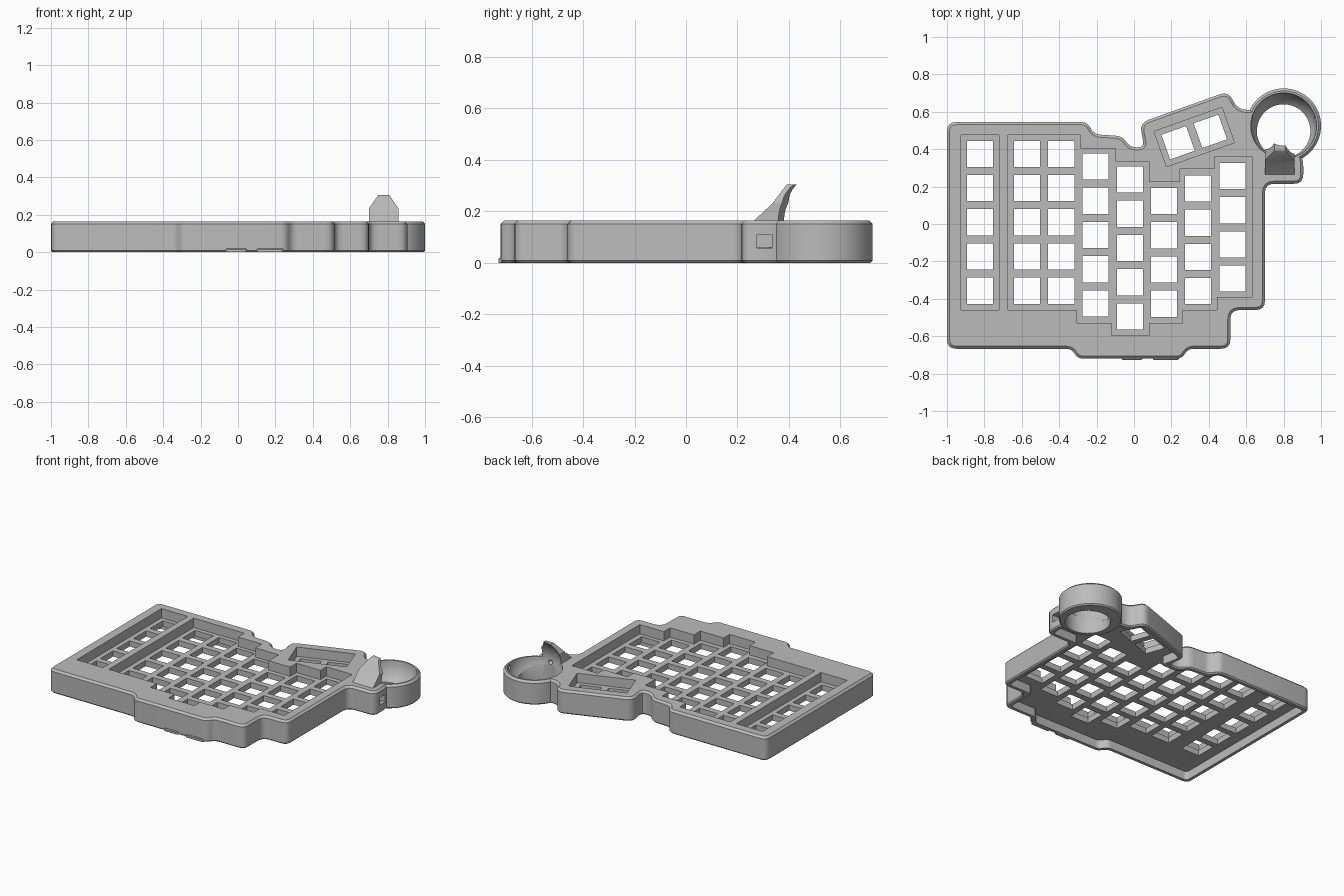
import bpy, bmesh, math
from mathutils import Vector, Matrix

if "Cube" in bpy.data.objects:
    bpy.data.objects.remove(bpy.data.objects["Cube"], do_unlink=True)

TOP, PLATE_TOP, PLATE_BOTTOM = 0.165, 0.10, 0.06
RING = Vector((0.80, 0.525))

grey = bpy.data.materials.new("light grey plastic")
grey.use_nodes = True
colour = (0.5, 0.5, 0.5, 1)
grey.diffuse_color = colour
grey.node_tree.nodes["Principled BSDF"].inputs["Base Color"].default_value = colour


def finish(bm, name):
    bmesh.ops.recalc_face_normals(bm, faces=bm.faces)
    mesh = bpy.data.meshes.new(name)
    bm.to_mesh(mesh)
    bm.free()
    mesh.materials.append(grey)
    obj = bpy.data.objects.new(name, mesh)
    bpy.context.collection.objects.link(obj)
    return obj


def add_prism(bm, pts, z0, z1):
    face = bm.faces.new([bm.verts.new((p[0], p[1], z0)) for p in pts])
    out = bmesh.ops.extrude_face_region(bm, geom=[face], use_keep_orig=True)
    for v in out["geom"]:
        if isinstance(v, bmesh.types.BMVert):
            v.co.z = z1


def prism(name, outlines, z0, z1, chamfer=0, matrix=None):
    bm = bmesh.new()
    for pts in outlines:
        add_prism(bm, pts, z0, z1)
    bmesh.ops.recalc_face_normals(bm, faces=bm.faces)
    for z, size in ((z1, chamfer), (z0, chamfer * 0.6)):
        if size:
            rim = [e for e in bm.edges if all(abs(v.co.z - z) < 1e-5 for v in e.verts)]
            bmesh.ops.bevel(bm, geom=rim, offset=size, segments=1, affect='EDGES')
    if matrix:
        bmesh.ops.transform(bm, matrix=matrix, verts=bm.verts)
    return finish(bm, name)


def rounded(pts, radius, steps=4):
    """Round each corner of an outline, limited by its neighbouring sides."""
    out = []
    for i, p in enumerate(pts):
        p = Vector(p)
        a, b = Vector(pts[i - 1]) - p, Vector(pts[(i + 1) % len(pts)]) - p
        r = min(radius, a.length * 0.45, b.length * 0.45)
        a, b = p + a.normalized() * r, p + b.normalized() * r
        for k in range(steps + 1):
            t = k / steps
            out.append(a * (1 - t) ** 2 + p * 2 * t * (1 - t) + b * t * t)
    return out


def inset(pts, d):
    """Move a counter-clockwise outline inward by d."""
    out = []
    for i, p in enumerate(pts):
        p = Vector(p)
        a = (p - Vector(pts[i - 1])).normalized()
        b = (Vector(pts[(i + 1) % len(pts)]) - p).normalized()
        na, nb = Vector((-a.y, a.x)), Vector((-b.y, b.x))
        out.append(p + (na + nb) * d / (1 + na.dot(nb)))
    return out


def rect(x, y, w, h, angle=0):
    rot = Matrix.Rotation(angle, 2)
    return [Vector((x, y)) + rot @ Vector((sx * w / 2, sy * h / 2))
            for sx, sy in ((-1, -1), (1, -1), (1, 1), (-1, 1))]


def circle(c, r, n=64):
    return [(c[0] + r * math.cos(k * math.tau / n), c[1] + r * math.sin(k * math.tau / n))
            for k in range(n)]


def boolean(target, tool, operation='DIFFERENCE'):
    mod = target.modifiers.new("join_or_cut", 'BOOLEAN')
    mod.operation, mod.solver, mod.object = operation, 'EXACT', tool
    bpy.context.view_layer.objects.active = target
    bpy.ops.object.modifier_apply(modifier=mod.name)
    bpy.data.objects.remove(tool, do_unlink=True)


def ball(name, centre, r, u=48, v=24):
    bm = bmesh.new()
    bmesh.ops.create_uvsphere(bm, u_segments=u, v_segments=v, radius=r,
                              matrix=Matrix.Translation(centre))
    return finish(bm, name)


# Case body
outline = [(-1, -0.667), (-0.335, -0.667), (-0.30, -0.72), (0.255, -0.72), (0.29, -0.667),
           (0.515, -0.667), (0.515, -0.46), (0.70, -0.46), (0.70, 0.215), (0.905, 0.215),
           (0.905, 0.36), (0.80, 0.52), (0.72, 0.61), (0.555, 0.61), (0.505, 0.71),
           (0.03, 0.54), (0.055, 0.41), (-0.02, 0.41), (-0.065, 0.47), (-0.215, 0.48),
           (-0.25, 0.545), (-1, 0.545)]
case = prism("keyboard_case", [rounded(outline, 0.05)], 0, TOP, 0.014)

# Hollow underside
boolean(case, prism("underside_cutter", [rounded(inset(outline, 0.03), 0.025)],
                    -0.05, PLATE_BOTTOM))

# Sunken key wells
tilt = math.radians(19.5)
main_well = [(-0.675, -0.46), (-0.305, -0.46), (-0.305, -0.53), (-0.12, -0.53),
             (-0.12, -0.595), (0.08, -0.595), (0.08, -0.53), (0.26, -0.53), (0.26, -0.46),
             (0.445, -0.46), (0.445, -0.39), (0.63, -0.39), (0.63, 0.36), (0.43, 0.36),
             (0.43, 0.295), (0.245, 0.295), (0.245, 0.225), (0.08, 0.225), (0.08, 0.335),
             (-0.10, 0.335), (-0.10, 0.405), (-0.285, 0.405), (-0.285, 0.475), (-0.675, 0.475)]
side_well = rect(-0.823, 0.008, 0.203, 0.935)
thumb_well = rect(0.322, 0.465, 0.385, 0.2, tilt)
boolean(case, prism("well_cutter", [main_well, side_well, thumb_well], PLATE_TOP, TOP + 0.1))

# Switch holes: column x, top key y, number of keys
PITCH, HOLE = 0.183, 0.14
columns = [(-0.823, 0.375, 5), (-0.572, 0.375, 5), (-0.389, 0.375, 5), (-0.206, 0.307, 5),
           (-0.022, 0.238, 5), (0.161, 0.123, 4), (0.343, 0.19, 4), (0.526, 0.257, 4)]
holes = [rect(x, y - PITCH * k, HOLE, HOLE) for x, y, n in columns for k in range(n)]
for side in (-1, 1):
    offset = Matrix.Rotation(tilt, 2) @ Vector((side * PITCH / 2, 0))
    holes.append(rect(0.322 + offset.x, 0.465 + offset.y, HOLE, HOLE, tilt))
boolean(case, prism("switch_hole_cutter", holes, 0.02, 0.13))

# Ball ring
boolean(case, prism("ball_ring", [circle(RING, 0.2)], 0, TOP, 0.014), 'UNION')

# Curved claw: front silhouette crossed with side profile
stand = Matrix.Rotation(math.pi / 2, 4, 'X')
claw = prism("ball_claw", [[(0.70, 0.1), (0.857, 0.1), (0.857, 0.235), (0.81, 0.305),
                            (0.75, 0.305), (0.70, 0.235)]], -0.5, -0.2, 0, stand)
turn = Matrix(((0, 0, 1, 0), (1, 0, 0, 0), (0, 1, 0, 0), (0, 0, 0, 1)))
side_profile = prism("claw_side_profile", [[(0.25, 0.05), (0.265, 0.165), (0.335, 0.23),
                                            (0.39, 0.303), (0.405, 0.31), (0.48, 0.31),
                                            (0.48, 0.05)]], 0.6, 1.0, 0, turn)
boolean(claw, side_profile, 'INTERSECT')
boolean(case, claw, 'UNION')

# Spherical socket, through hole and bearing pits
boolean(case, ball("socket_cutter", (RING.x, RING.y, TOP), 0.176))
boolean(case, prism("socket_hole_cutter", [circle((RING.x, 0.497), 0.143)], -0.1, 0.12))
for degrees in (12, 168, 270):
    a = math.radians(degrees)
    pit = RING + 0.172 * Vector((math.cos(a), math.sin(a)))
    boolean(case, ball("bearing_cutter", (pit.x, pit.y, 0.14), 0.016, 12, 8))

# Cable port on the left side
boolean(case, prism("port_cutter", [rect(0.90, 0.305, 0.1, 0.06)], 0.057, 0.11))

# Small tabs under the front edge
for x, w in ((-0.01, 0.11), (0.17, 0.14)):
    prism("front_tab", [rounded(rect(x, -0.71, w, 0.035), 0.01)], 0, 0.02, 0.004)

# Smooth curves, keep edges sharp
for obj in bpy.data.objects:
    if obj.type == 'MESH':
        obj.select_set(True)
bpy.ops.object.shade_smooth_by_angle(angle=math.radians(30))
